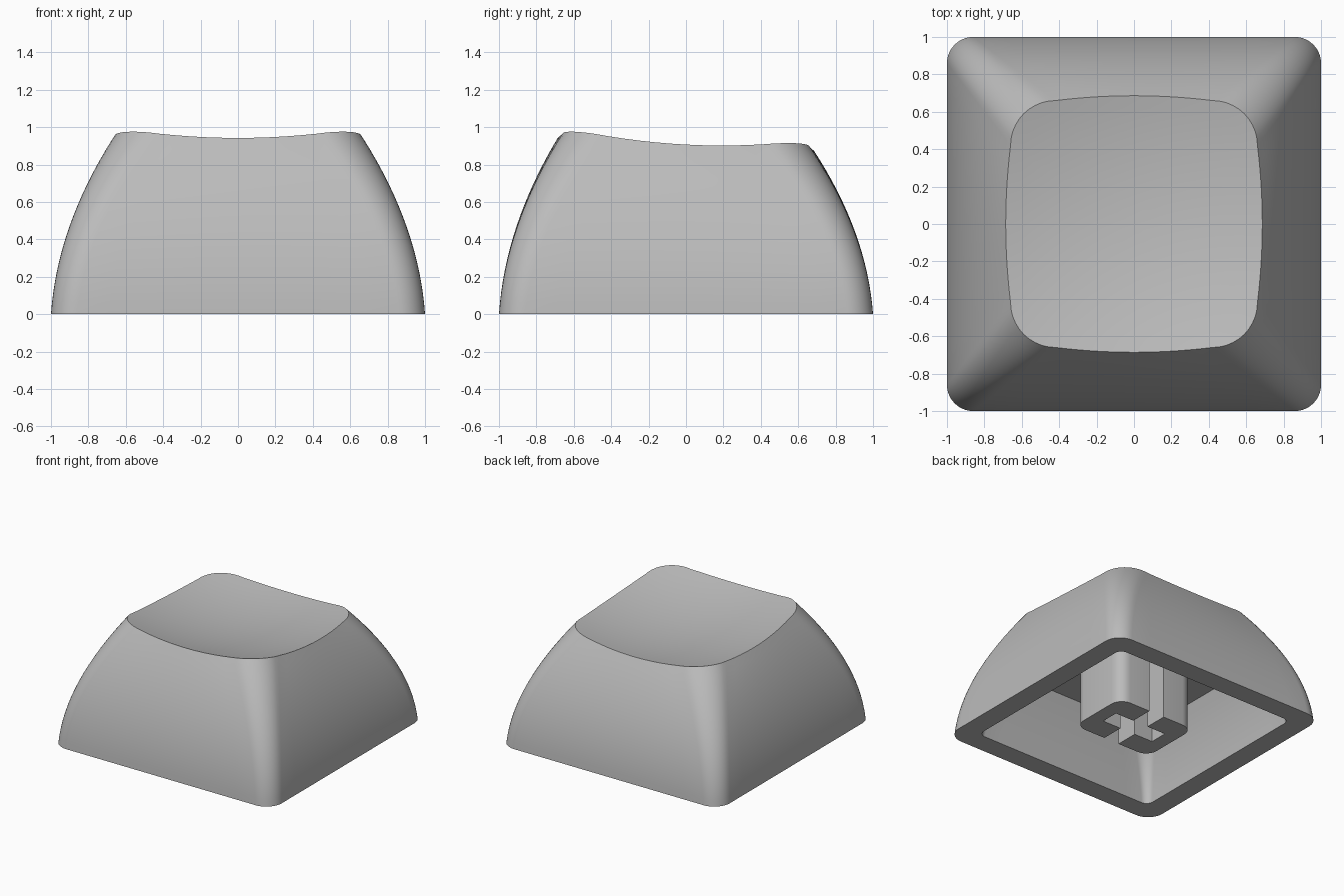
import bpy, bmesh, math
from mathutils import Vector, Matrix

cube = bpy.data.objects.get("Cube")
if cube:
    bpy.data.objects.remove(cube)

grey = bpy.data.materials.new("plain grey")
grey.use_nodes = True
colour = (0.5, 0.5, 0.5, 1)
grey.diffuse_color = colour
grey.node_tree.nodes["Principled BSDF"].inputs["Base Color"].default_value = colour

CORNER_STEPS, SIDE_STEPS = 10, 10
CEILING = 0.55


def outline(half, radius, bulge=0.0):
    """Rounded square, counter-clockwise, with optionally bowed sides."""
    c = half - radius
    quarter = []
    for i in range(CORNER_STEPS + 1):
        a = math.pi / 2 * i / CORNER_STEPS
        quarter.append(Vector((c + radius * math.cos(a), c + radius * math.sin(a))))
    for i in range(1, SIDE_STEPS):
        s = 1 - 2 * i / SIDE_STEPS
        quarter.append(Vector((c * s, half + bulge * (1 - s * s))))
    return [Matrix.Rotation(math.pi / 2 * k, 2) @ p for k in range(4) for p in quarter]


def dish(p):
    """Height of the scooped, tilted top."""
    return 0.828 - 0.052 * p.y + 0.168 * p.length_squared


def finish(bm, name):
    bmesh.ops.recalc_face_normals(bm, faces=bm.faces)
    mesh = bpy.data.meshes.new(name)
    bm.to_mesh(mesh)
    bm.free()
    obj = bpy.data.objects.new(name, mesh)
    bpy.context.collection.objects.link(obj)
    mesh.materials.append(grey)
    return obj


# Hollow cap: inner walls, rim, curved outer walls and dished top in one loft
rings = []
rim, roof = outline(0.83, 0.06), outline(0.70, 0.14)
for i in range(8, -1, -1):
    t = i / 8
    f = 0.3 * t + 0.7 * t * t
    rings.append([a.lerp(b, f).to_3d() + Vector((0, 0, CEILING * t)) for a, b in zip(rim, roof)])
base, top = outline(1.0, 0.14), outline(0.66, 0.24, 0.026)
for i in range(17):
    t = i / 16
    f = 0.2 * t + 0.8 * t * t
    rings.append([a.lerp(b, f).to_3d() + Vector((0, 0, dish(b) * t)) for a, b in zip(base, top)])
for i in range(9, 0, -1):
    ring = [p * i / 10 for p in top]
    rings.append([Vector((p.x, p.y, dish(p))) for p in ring])

bm = bmesh.new()
loops = [[bm.verts.new(p) for p in ring] for ring in rings]
count = len(base)
for a, b in zip(loops, loops[1:]):
    for i in range(count):
        j = (i + 1) % count
        bm.faces.new((a[i], a[j], b[j], b[i]))
bm.faces.new(loops[0])
centre = bm.verts.new((0, 0, dish(Vector((0, 0)))))
for i in range(count):
    bm.faces.new((loops[-1][i], loops[-1][(i + 1) % count], centre))
cap = finish(bm, "cap_shell")

# Stem: rounded block split by a cross-shaped socket, one half mirrored
HX, HY, R = 0.358, 0.264, 0.1
SLOT_X, SLOT_Y, REACH = 0.07, 0.075, 0.24
profile = [(SLOT_X, -SLOT_Y), (SLOT_X, -HY)]
for sign, start in ((-1, -math.pi / 2), (1, 0)):
    for i in range(7):
        a = start + math.pi / 2 * i / 6
        profile.append((HX - R + R * math.cos(a), sign * (HY - R) + R * math.sin(a)))
profile += [(SLOT_X, HY), (SLOT_X, SLOT_Y), (REACH, SLOT_Y), (REACH, -SLOT_Y)]
bm = bmesh.new()
face = bm.faces.new([bm.verts.new((x, y, 0)) for x, y in profile])
grown = bmesh.ops.extrude_face_region(bm, geom=[face])
bmesh.ops.translate(bm, vec=(0, 0, CEILING + 0.01),
                    verts=[v for v in grown["geom"] if isinstance(v, bmesh.types.BMVert)])
stem = finish(bm, "switch_stem")
mirror = stem.modifiers.new("mirror", "MIRROR")
mirror.use_mirror_merge = False

# Smooth curves, crisp edges
for obj in (cap, stem):
    bpy.ops.object.select_all(action="DESELECT")
    obj.select_set(True)
    bpy.context.view_layer.objects.active = obj
    bpy.ops.object.shade_smooth_by_angle(angle=math.radians(30))
